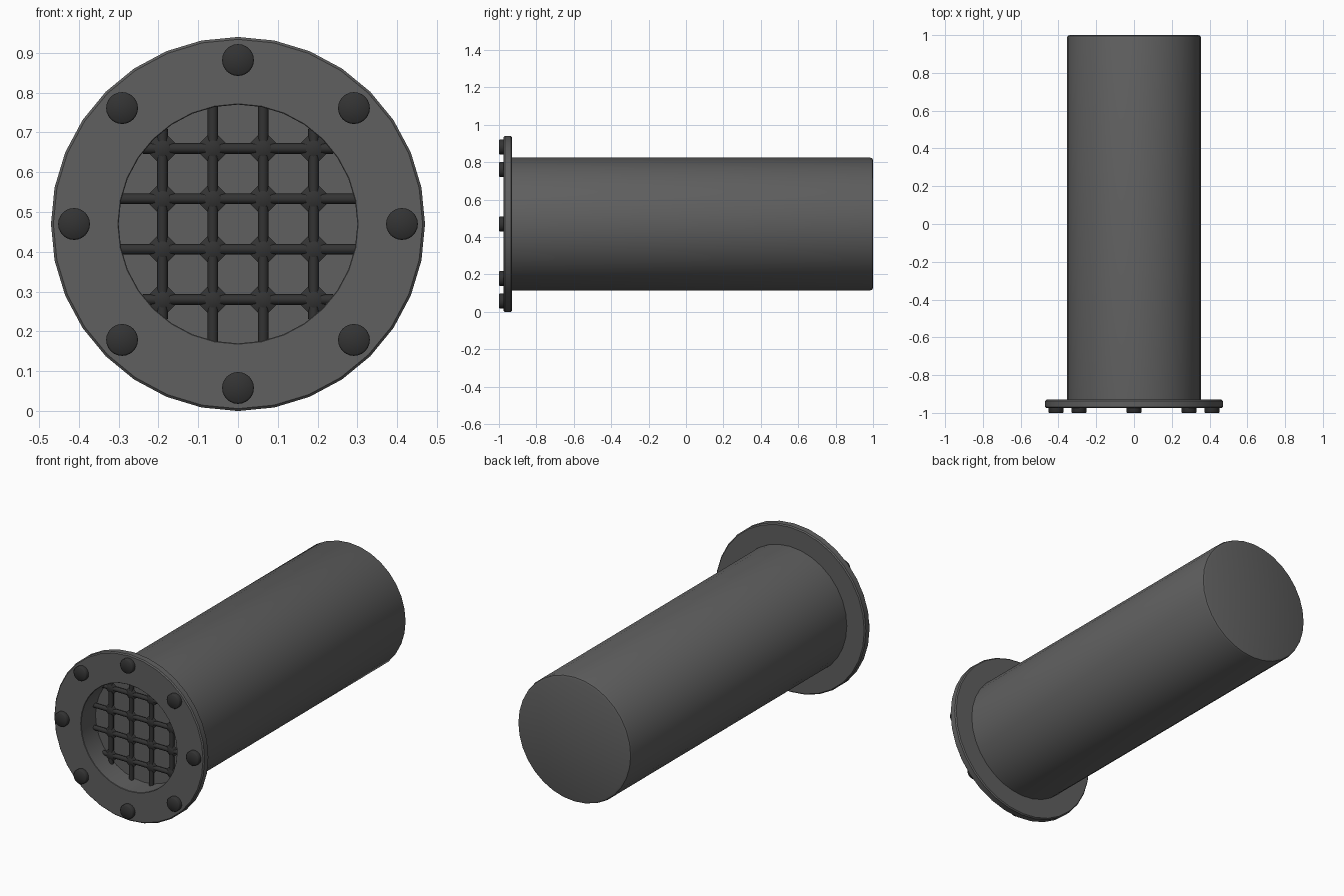
import bpy, bmesh, math
from mathutils import Matrix, Vector

if "Cube" in bpy.data.objects:
    bpy.data.objects.remove(bpy.data.objects["Cube"])

ZC = 0.47      # height of the tube axis
SEG = 32


def material(name, v):
    m = bpy.data.materials.new(name)
    m.diffuse_color = (v, v, v, 1)
    m.use_nodes = True
    m.node_tree.nodes["Principled BSDF"].inputs["Base Color"].default_value = m.diffuse_color
    return m


GREY = material("grey_metal", 0.115)
DARK = material("dark_metal", 0.033)


def finish(bm, name, mat, angle=35):
    bmesh.ops.remove_doubles(bm, verts=bm.verts, dist=1e-5)
    bmesh.ops.recalc_face_normals(bm, faces=bm.faces)
    me = bpy.data.meshes.new(name)
    bm.to_mesh(me)
    bm.free()
    ob = bpy.data.objects.new(name, me)
    bpy.context.collection.objects.link(ob)
    ob.location.z = ZC
    me.materials.append(mat)
    bpy.ops.object.select_all(action='DESELECT')
    ob.select_set(True)
    bpy.context.view_layer.objects.active = ob
    bpy.ops.object.shade_smooth_by_angle(angle=math.radians(angle))
    return ob


def lathe(name, profile, mat, closed=False):
    """Spin (radius, y) points around the y axis."""
    bm = bmesh.new()
    vs = [bm.verts.new((0, y, r)) for r, y in profile]
    pairs = list(zip(vs, vs[1:])) + ([(vs[-1], vs[0])] if closed else [])
    es = [bm.edges.new(p) for p in pairs]
    bmesh.ops.spin(bm, geom=vs + es, cent=(0, 0, 0), axis=(0, 1, 0),
                   angle=2 * math.pi, steps=SEG)
    return finish(bm, name, mat)


# flange ring with the recessed opening
lathe("flange", [(0.302, -0.975), (0.464, -0.975), (0.47, -0.969),
                 (0.47, -0.936), (0.464, -0.93), (0.35, -0.93),
                 (0.35, -0.84), (0.30, -0.84), (0.30, -0.973)], GREY, True)

# long closed tube
lathe("tube", [(0.355, -0.935), (0.355, 0.985), (0.351, 0.996),
               (0.34, 1.0), (0, 1.0)], GREY)

# plate behind the grille
lathe("back_plate", [(0, -0.845), (0.305, -0.845)], GREY)
plate = bpy.data.objects["back_plate"].data
if plate.polygons[0].normal.y > 0:
    plate.flip_normals()

# bolts around the flange
bm = bmesh.new()
for i in range(8):
    a = i * math.pi / 4
    p = Vector((0.412 * math.cos(a), 0, 0.412 * math.sin(a)))
    prof = [(0.04, -0.97), (0.04, -0.996), (0.036, -1.0), (0, -1.0)]
    vs = [bm.verts.new((p.x, y, p.z + r)) for r, y in prof]
    es = [bm.edges.new(e) for e in zip(vs, vs[1:])]
    bmesh.ops.spin(bm, geom=vs + es, cent=p, axis=(0, 1, 0),
                   angle=2 * math.pi, steps=24)
finish(bm, "bolts", DARK, 50)

# grille: crossing round bars with flared joints
bm = bmesh.new()
GY, R = -0.862, 0.0135
LINES = [-0.19, -0.0633, 0.0633, 0.19]
for c in LINES:
    length = 2 * math.sqrt(0.305 ** 2 - c * c)
    for pos, rot in ((Vector((c, GY, 0)), Matrix.Identity(4)),
                     (Vector((0, GY, c)), Matrix.Rotation(math.pi / 2, 4, 'Y'))):
        bmesh.ops.create_cone(bm, cap_ends=True, segments=8, radius1=R, radius2=R,
                              depth=length, matrix=Matrix.Translation(pos) @ rot)
    for d in LINES:
        for s in (-1, 1):
            bmesh.ops.create_cone(
                bm, cap_ends=True, segments=4, radius1=0.046, radius2=0.02,
                depth=R, matrix=Matrix.Translation((c, GY + s * R / 2, d))
                @ Matrix.Rotation(-s * math.pi / 2, 4, 'X'))
finish(bm, "grille", DARK, 50)
